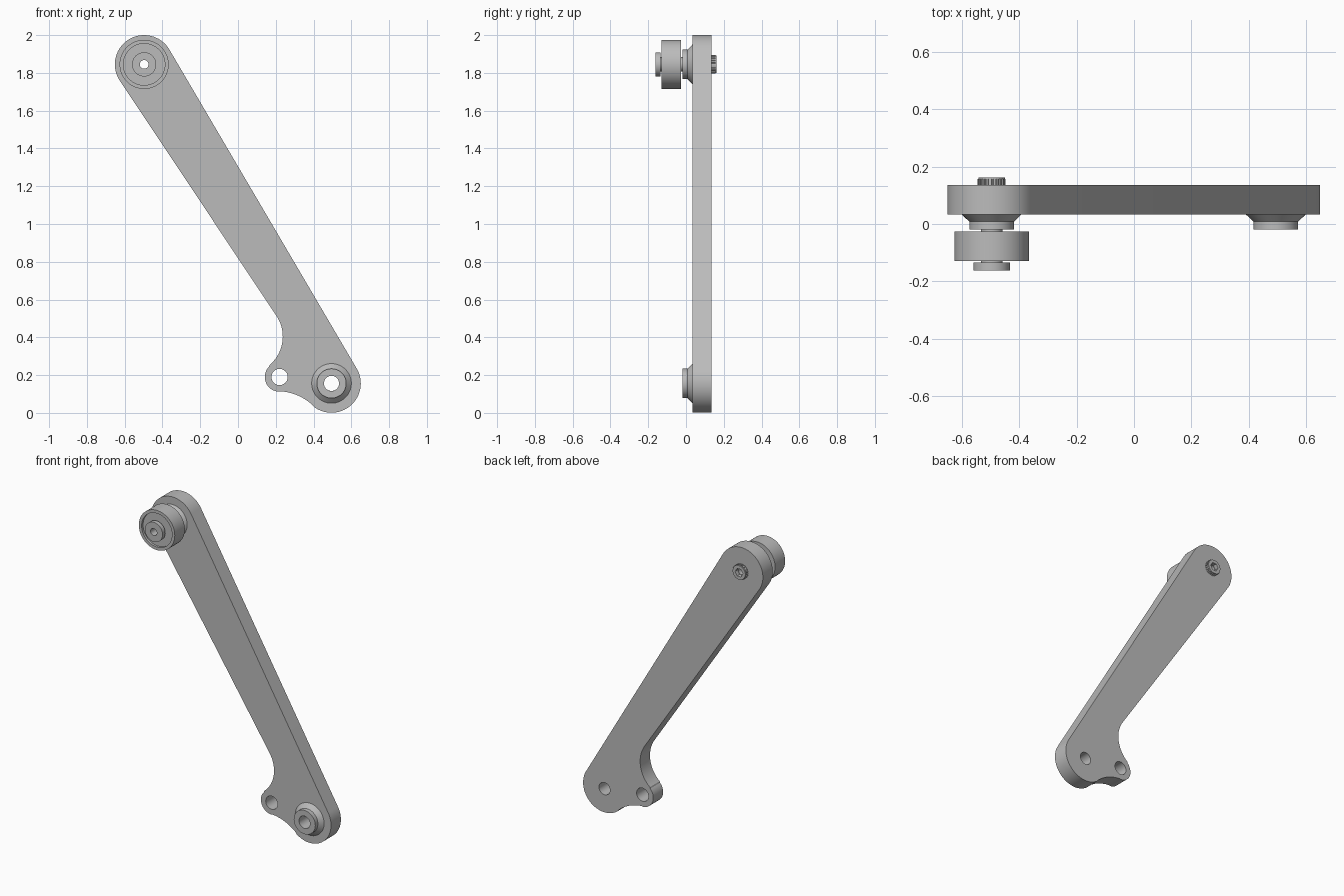
import bpy
import bmesh
from math import cos, sin, radians, pi
from mathutils import Matrix, Vector

cube = bpy.data.objects.get("Cube")
if cube:
    bpy.data.objects.remove(cube, do_unlink=True)

steel = bpy.data.materials.new("plain grey")
steel.use_nodes = True
GREY = (0.5, 0.5, 0.5, 1)
steel.diffuse_color = GREY
steel.node_tree.nodes["Principled BSDF"].inputs["Base Color"].default_value = GREY

TOP = (-0.497, 1.845)
BOTTOM = (0.495, 0.156)
LUG = (0.22, 0.19)
ARM_FRONT, ARM_BACK = 0.034, 0.136
TIP = 0.162


def arc(centre, r, start, end, steps=24):
    angles = [radians(start + (end - start) * i / steps) for i in range(steps + 1)]
    return [(centre[0] + r * cos(a), centre[1] + r * sin(a)) for a in angles]


def ring(centre, r, sides=40):
    return arc(centre, r, 0, 360 - 360 / sides, sides - 1)


def finish(name, bm):
    """Weld, orient and smooth a mesh, then link it as a named part."""
    bmesh.ops.remove_doubles(bm, verts=bm.verts, dist=0.00005)
    bmesh.ops.recalc_face_normals(bm, faces=bm.faces)
    mesh = bpy.data.meshes.new(name)
    bm.to_mesh(mesh)
    bm.free()
    mesh.materials.append(steel)
    mesh.shade_smooth()
    mesh.set_sharp_from_angle(angle=radians(25))
    obj = bpy.data.objects.new(name, mesh)
    bpy.context.collection.objects.link(obj)
    return obj


def plate(name, outlines, front, back):
    """Flat plate in x-z: first outline is the rim, the rest are holes."""
    curve = bpy.data.curves.new(name, "CURVE")
    curve.dimensions = "2D"
    curve.fill_mode = "BOTH"
    curve.extrude = (back - front) / 2
    for points in outlines:
        spline = curve.splines.new("POLY")
        spline.points.add(len(points) - 1)
        for p, (x, z) in zip(spline.points, points):
            p.co = (x, z, 0, 1)
        spline.use_cyclic_u = True
    helper = bpy.data.objects.new(name, curve)
    mesh = bpy.data.meshes.new_from_object(helper)
    mesh.transform(Matrix.Translation((0, (front + back) / 2, 0)) @ Matrix.Rotation(pi / 2, 4, "X"))
    bm = bmesh.new()
    bm.from_mesh(mesh)
    bpy.data.objects.remove(helper)
    bpy.data.curves.remove(curve)
    bpy.data.meshes.remove(mesh)
    return finish(name, bm)


def lathe(name, centre, profile):
    """Spin a closed (radius, y) profile about the y axis through a centre."""
    bm = bmesh.new()
    verts = [bm.verts.new((centre[0] + r, y, centre[1])) for r, y in profile]
    edges = [bm.edges.new((v, verts[i - 1])) for i, v in enumerate(verts)]
    bmesh.ops.spin(bm, geom=verts + edges, cent=Vector((centre[0], 0, centre[1])),
                   axis=(0, 1, 0), angle=2 * pi, steps=64, use_duplicate=False)
    return finish(name, bm)


# Arm: two round ends, a notch and a small side lug
rim = (arc(TOP, 0.155, 30.5, 213.7, 36)
       + arc((0.041, 0.404), 0.196, 33.7, -50.1)
       + arc(LUG, 0.078, 129.9, 267.5)[1:]
       + arc((0.204, -0.17), 0.285, 87.5, 48.4)[1:]
       + arc(BOTTOM, 0.155, 228.4, 390.5, 36)[1:])
plate("arm", [rim, ring(TOP, 0.038), ring(BOTTOM, 0.04), ring(LUG, 0.043)],
      ARM_FRONT, ARM_BACK)

# Tapered bosses on the front of both ends
for name, centre, bore in (("top_boss", TOP, 0.038), ("bottom_boss", BOTTOM, 0.04)):
    lathe(name, centre, [(bore, ARM_FRONT), (0.105, ARM_FRONT), (0.078, 0.008),
                         (0.078, -0.019), (bore, -0.019)])

# Roller with a shallow recess in its front face
lathe("roller", TOP, [(0.038, -0.026), (0.13, -0.026), (0.13, -0.13),
                      (0.11, -0.13), (0.11, -0.115), (0.038, -0.115)])

# Hollow pin with a wide front head
lathe("pin", TOP, [(0.023, -TIP), (0.064, -TIP), (0.064, -0.134), (0.038, -0.134),
                   (0.038, ARM_BACK), (0.023, ARM_BACK)])

# Knurled screw head with a hexagonal socket on the back
socket = ring(TOP, 0.028, 6)
TEETH = 24
knurl = []
for i in range(TEETH):
    a = 360 / TEETH * i
    knurl += arc(TOP, 0.049, a, a + 7, 1) + arc(TOP, 0.044, a + 8, a + 14, 1)
plate("screw_head", [knurl, socket], ARM_BACK, 0.157)
plate("screw_cap", [ring(TOP, 0.046), socket], 0.157, TIP)
